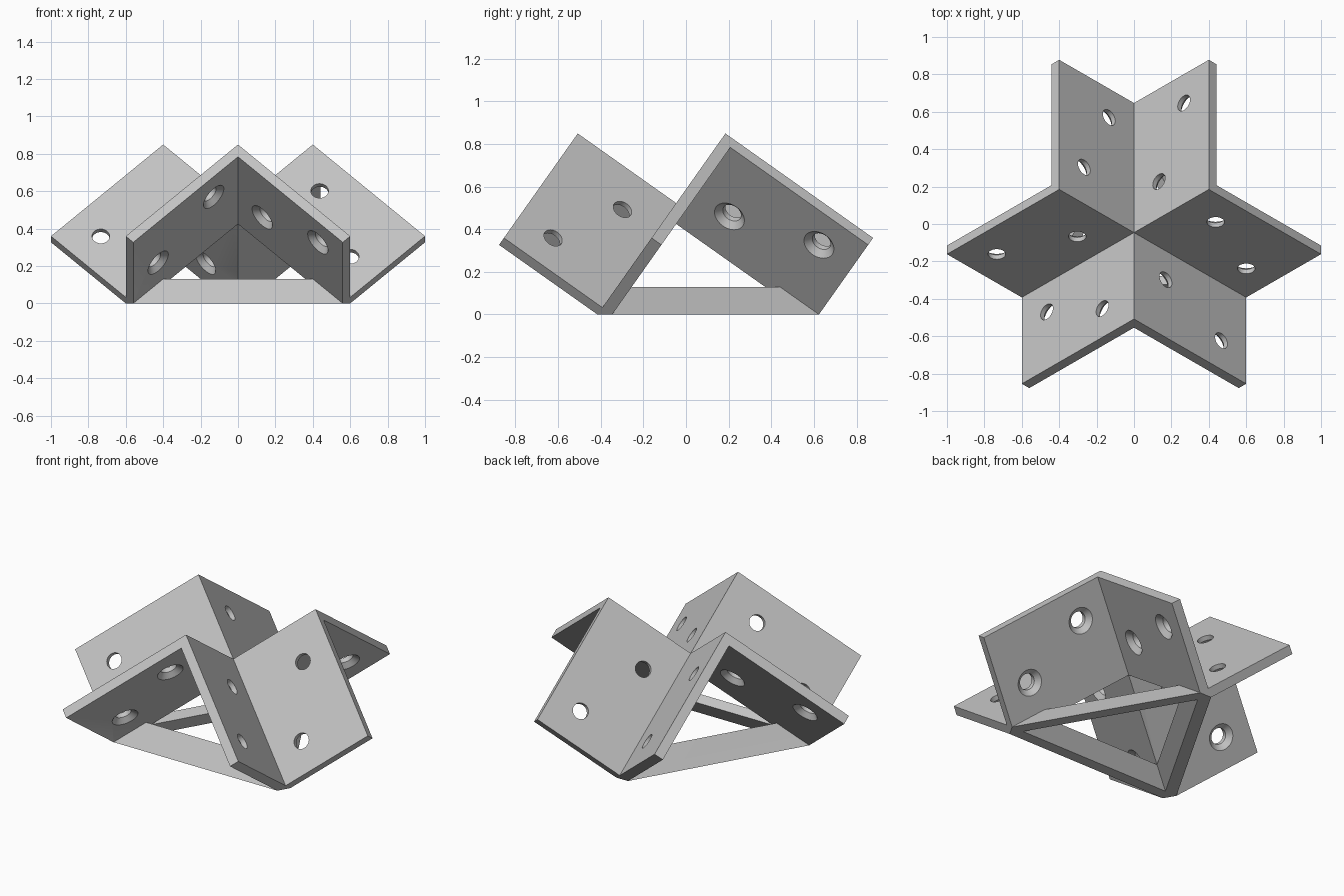
import bpy, bmesh, math
from mathutils import Matrix, Vector

cube = bpy.data.objects.get("Cube")
if cube:
    bpy.data.objects.remove(cube, do_unlink=True)

T = math.sqrt(2) / 25      # plate thickness
LONG = 15 * T              # wing length downwards from the apex
SHORT = 10 * T             # wing length upwards from the apex
APEX = Vector((0, -0.046, (LONG + T) / math.sqrt(3)))
BORE, SINK = 0.047, 0.077  # screw hole radii

grey = bpy.data.materials.new("plain grey")
grey.use_nodes = True
colour = (0.55, 0.55, 0.55, 1)
grey.diffuse_color = colour
grey.node_tree.nodes["Principled BSDF"].inputs["Base Color"].default_value = colour


def make_object(name, bm):
    bmesh.ops.recalc_face_normals(bm, faces=bm.faces)
    mesh = bpy.data.meshes.new(name)
    bm.to_mesh(mesh)
    bm.free()
    mesh.materials.append(grey)
    ob = bpy.data.objects.new(name, mesh)
    bpy.context.collection.objects.link(ob)
    return ob


def prism(bm, outline, low, high):
    face = bm.faces.new([bm.verts.new((a, b, low)) for a, b in outline])
    top = bmesh.ops.extrude_face_region(bm, geom=[face])["geom"]
    verts = [v for v in top if isinstance(v, bmesh.types.BMVert)]
    bmesh.ops.translate(bm, verts=verts, vec=(0, 0, high - low))


def screw_pin(bm, a, b):
    # Straight bore that widens to a countersink on the underside
    rings = []
    slope = (SINK - BORE) / (T / 2)
    for r, z in ((BORE, -0.02), (BORE, T / 2), (SINK + slope * 0.01, T + 0.01)):
        rings.append([bm.verts.new((a + r * math.cos(i * math.tau / 32),
                                    b + r * math.sin(i * math.tau / 32), z))
                      for i in range(32)])
    for low, high in zip(rings, rings[1:]):
        for i in range(32):
            j = (i + 1) % 32
            bm.faces.new((low[i], low[j], high[j], high[i]))
    bm.faces.new(rings[0][::-1])
    bm.faces.new(rings[-1])


def boolean(target, tool, operation):
    mod = target.modifiers.new(operation, "BOOLEAN")
    mod.operation = operation
    mod.solver = "EXACT"
    mod.object = tool
    bpy.context.view_layer.objects.active = target
    bpy.ops.object.modifier_apply(modifier=mod.name)
    bpy.data.objects.remove(tool, do_unlink=True)


# One plate: two wings joined across the corner by a brace strip
bm = bmesh.new()
prism(bm, [(0, 0), (0, -SHORT), (LONG, -SHORT), (LONG, T), (T, LONG),
           (-SHORT, LONG), (-SHORT, 0)], 0, T)
bracket = make_object("corner_bracket", bm)

# Cutter: triangular window and four screw holes
bm = bmesh.new()
window = (APEX.z - 0.13) * math.sqrt(3) - T
prism(bm, [(T, T), (window, T), (T, window)], -0.02, T + 0.02)
near, far = 0.24, 0.66
low, high = SHORT / 3, SHORT * 2 / 3
for a, b in ((far, -low), (near, -high), (-high, far), (-low, near)):
    screw_pin(bm, a, b)
boolean(bracket, make_object("cutter", bm), "DIFFERENCE")

# Tilt the plate so the corner diagonal is vertical
down = [Vector((math.cos(math.radians(d)) * math.sqrt(2 / 3),
                math.sin(math.radians(d)) * math.sqrt(2 / 3),
                -1 / math.sqrt(3))) for d in (90, 330, 210)]
tilt = Matrix(down).transposed().to_4x4()
bracket.data.transform(tilt)

# Three plates around the diagonal, merged into one bracket
copies = []
for turn in (120, 240):
    copy = bracket.copy()
    copy.data = bracket.data.copy()
    copy.data.transform(Matrix.Rotation(math.radians(turn), 4, "Z"))
    bpy.context.collection.objects.link(copy)
    copies.append(copy)
for copy in copies:
    boolean(bracket, copy, "UNION")
bracket.data.transform(Matrix.Translation(APEX))

# Flat foot: trim everything below the ground
bm = bmesh.new()
bm.from_mesh(bracket.data)
bmesh.ops.remove_doubles(bm, verts=bm.verts, dist=0.0001)
bmesh.ops.bisect_plane(bm, geom=bm.verts[:] + bm.edges[:] + bm.faces[:], dist=0.0001,
                       plane_co=(0, 0, 0), plane_no=(0, 0, 1), clear_inner=True)
rim = [e for e in bm.edges if e.is_boundary]
if rim:
    bmesh.ops.triangle_fill(bm, edges=rim, use_beauty=True, normal=(0, 0, -1))
bmesh.ops.recalc_face_normals(bm, faces=bm.faces)
bm.to_mesh(bracket.data)
bm.free()

bpy.ops.object.select_all(action="DESELECT")
bracket.select_set(True)
bpy.context.view_layer.objects.active = bracket
bpy.ops.object.shade_smooth_by_angle(angle=math.radians(25))
